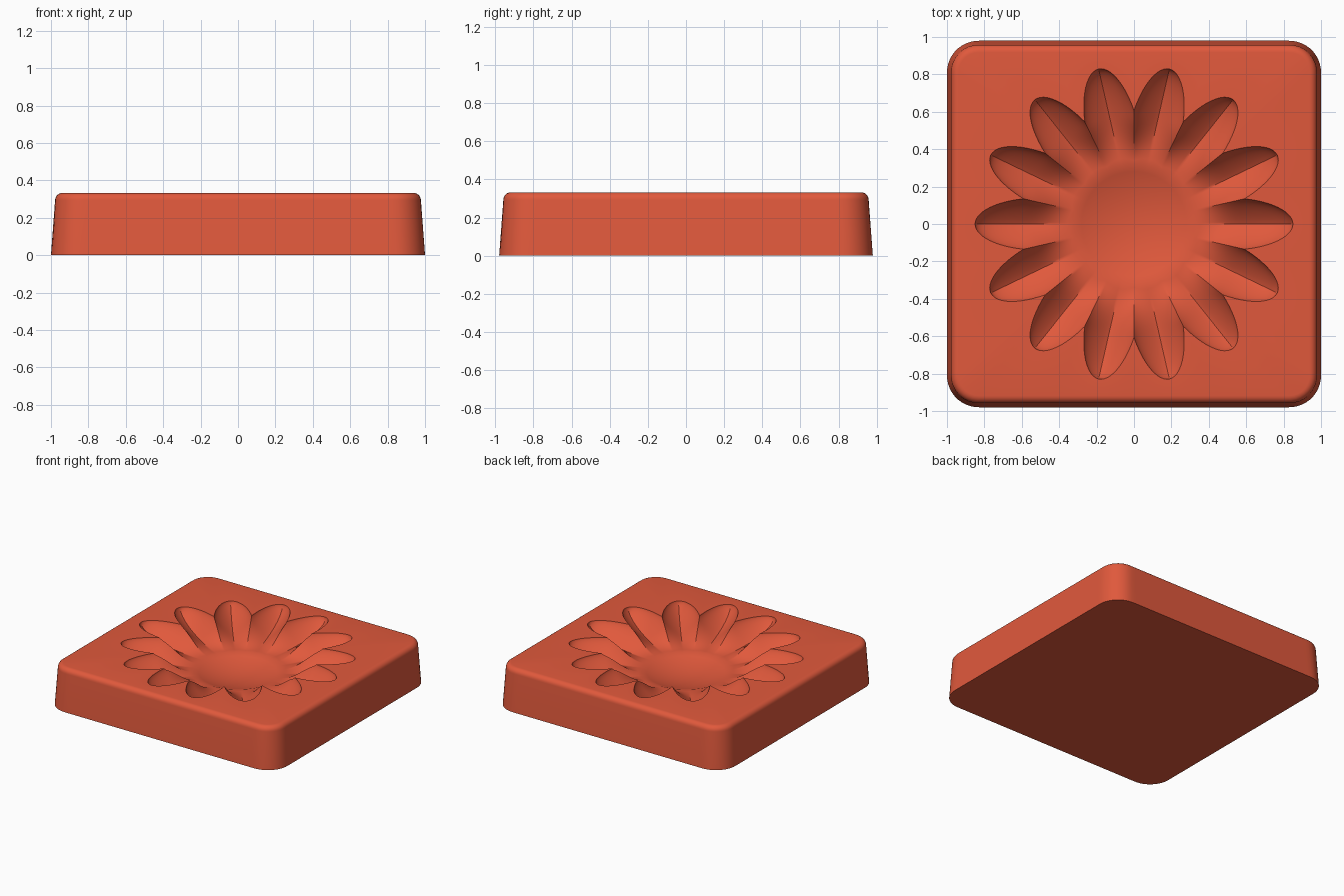
import bpy, bmesh
from math import sin, cos, pi, sqrt, hypot

old = bpy.data.objects.get("Cube")
if old:
    bpy.data.objects.remove(old, do_unlink=True)

# Main dimensions
HX, HY, TOP, CORNER = 1.0, 0.98, 0.333, 0.17
PETALS, PER_PETAL = 14, 24
DISC, DISC_DEPTH, BOWL_DEPTH = 0.32, 0.06, 0.155
PETAL_MID, PETAL_LEN, PETAL_HALF = 0.5, 0.35, 0.14
TIP = PETAL_MID + PETAL_LEN
COUNT = PETALS * PER_PETAL
STEP = 2 * pi / COUNT


def petal_angle(i):
    """Angle of ray i measured from the middle of its own petal."""
    k = i % PER_PETAL
    return (k if k <= PER_PETAL // 2 else k - PER_PETAL) * STEP


def petal_edge(phi):
    """Distance along a ray to the outline of the elliptical petal."""
    c, s = cos(phi), sin(phi)
    a = (c / PETAL_LEN) ** 2 + (s / PETAL_HALF) ** 2
    b = c * PETAL_MID / PETAL_LEN ** 2
    k = (PETAL_MID / PETAL_LEN) ** 2 - 1
    return (b + sqrt(b * b - a * k)) / a


def cavity_height(r, phi):
    """Fluted bowl: creased petal scoops that fade into a round rim."""
    x, y = r * cos(phi), abs(r * sin(phi))
    u = min(max((x - DISC) / (TIP - DISC), 0), 1)
    centre = BOWL_DEPTH * sqrt(1 - u * u)
    v = min(max((x - PETAL_MID) / PETAL_LEN, 0), 1)
    half = PETAL_HALF * sqrt(1 - v * v)
    t = min(y / half, 1) if half > 1e-6 else 1
    scoop = (1 - t ** 1.1) ** 0.7
    f = min(max((r - DISC) / 0.26, 0), 1)
    f = f * f * (3 - 2 * f)
    return TOP - centre * (1 - f + f * scoop)


def block_edge(angle, inset):
    """Distance along a ray to a rounded rectangle."""
    c, s = abs(cos(angle)), abs(sin(angle))
    hx, hy, rad = HX - inset, HY - inset, CORNER - inset
    d = min(hx / max(c, 1e-9), hy / max(s, 1e-9))
    kx, ky = hx - rad, hy - rad
    if d * c > kx and d * s > ky:
        dot = c * kx + s * ky
        d = dot + sqrt(rad * rad - kx * kx - ky * ky + dot * dot)
    return d


bm = bmesh.new()
rings = []


def add_ring(place):
    """Add one closed ring; place(i) gives radius and height on ray i."""
    ring = []
    for i in range(COUNT):
        r, z = place(i)
        ring.append(bm.verts.new((r * cos(i * STEP), r * sin(i * STEP), z)))
    rings.append(ring)


# Round dish in the middle
for k in range(1, 9):
    q = k / 8
    add_ring(lambda i: (DISC * q, TOP - BOWL_DEPTH - DISC_DEPTH * (1 - q * q)))

# Petal scoops
N = 24
for k in range(1, N + 1):
    q = sin(pi / 2 * k / N)

    def scoop_point(i):
        phi = petal_angle(i)
        r = DISC + (petal_edge(phi) - DISC) * q
        return r, (TOP if k == N else cavity_height(r, phi))
    add_ring(scoop_point)

# Flat top, rounded upper edge and tapered sides
FILLET = 0.04
for k in range(7):
    a = pi / 2 * k / 6
    inset = 0.022 + FILLET * (1 - sin(a))
    z = TOP - FILLET * (1 - cos(a))
    add_ring(lambda i: (block_edge(i * STEP, inset), z))
add_ring(lambda i: (block_edge(i * STEP, 0), 0))

# Skin the rings, then close the dish and the underside
for a, b in zip(rings, rings[1:]):
    for i in range(COUNT):
        j = (i + 1) % COUNT
        bm.faces.new((a[i], b[i], b[j], a[j]))
hub = bm.verts.new((0, 0, TOP - BOWL_DEPTH - DISC_DEPTH))
for i in range(COUNT):
    bm.faces.new((hub, rings[0][i], rings[0][(i + 1) % COUNT]))
bm.faces.new(list(reversed(rings[-1])))
bmesh.ops.recalc_face_normals(bm, faces=bm.faces[:])

mesh = bpy.data.meshes.new("flower_mould")
bm.to_mesh(mesh)
bm.free()
mould = bpy.data.objects.new("flower_mould", mesh)
bpy.context.collection.objects.link(mould)

# Single terracotta red material
mat = bpy.data.materials.new("terracotta_red")
mat.use_nodes = True
colour = (0.75, 0.1, 0.045, 1)
mat.diffuse_color = colour
mat.node_tree.nodes["Principled BSDF"].inputs["Base Color"].default_value = colour
mesh.materials.append(mat)

bpy.ops.object.select_all(action="DESELECT")
mould.select_set(True)
bpy.context.view_layer.objects.active = mould
bpy.ops.object.shade_smooth_by_angle(angle=pi / 6)
